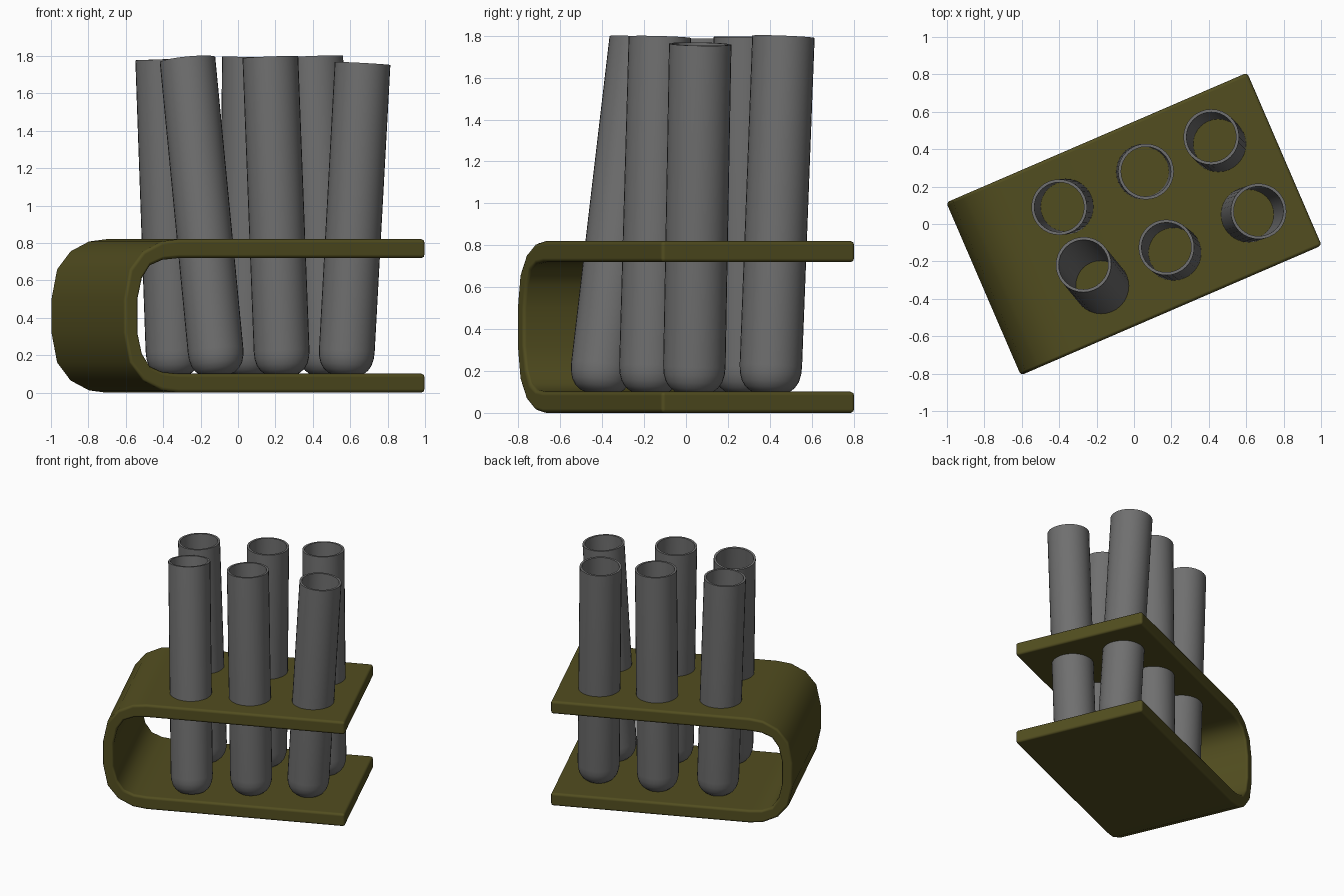
import bpy, bmesh, math
from mathutils import Vector, Matrix

if "Cube" in bpy.data.objects:
    bpy.data.objects.remove(bpy.data.objects["Cube"])


def make_object(name, bm, mat):
    bmesh.ops.recalc_face_normals(bm, faces=bm.faces)
    mesh = bpy.data.meshes.new(name)
    bm.to_mesh(mesh)
    bm.free()
    mesh.materials.append(mat)
    ob = bpy.data.objects.new(name, mesh)
    bpy.context.collection.objects.link(ob)
    return ob


def make_material(name, color):
    mat = bpy.data.materials.new(name)
    mat.diffuse_color = (*color, 1)
    mat.use_nodes = True
    mat.node_tree.nodes["Principled BSDF"].inputs["Base Color"].default_value = mat.diffuse_color
    return mat


def smooth(ob, degrees):
    bpy.ops.object.select_all(action='DESELECT')
    ob.select_set(True)
    bpy.context.view_layer.objects.active = ob
    bpy.ops.object.shade_smooth_by_angle(angle=math.radians(degrees))


olive = make_material("olive", (0.084, 0.075, 0.014))
dark_grey = make_material("dark_grey", (0.16, 0.16, 0.16))

# Rack: one bent sheet, U profile extruded across its width
HALF_LEN, HALF_WID, HEIGHT = 0.876, 0.503, 0.82
outer = [(0, 0.50), (0.033, 0.66), (0.11, 0.755), (0.218, 0.808), (0.316, 0.82), (2 * HALF_LEN, 0.82)]
inner = [(0.08, 0.50), (0.105, 0.61), (0.152, 0.68), (0.225, 0.71), (0.316, 0.719), (2 * HALF_LEN, 0.719)]


def flip(points):
    return [(u, HEIGHT - z) for u, z in points]


profile = flip(outer)[::-1] + outer + inner[::-1] + flip(inner)
bm = bmesh.new()
rings = [[bm.verts.new((u - HALF_LEN, v, z)) for u, z in profile] for v in (-HALF_WID, HALF_WID)]
n, m = len(profile), len(outer)
for i in range(n):
    j = (i + 1) % n
    bm.faces.new((rings[0][i], rings[0][j], rings[1][j], rings[1][i]))
# side walls as quads between the outer and inner outlines
for r in rings:
    for i in range(2 * m - 1):
        bm.faces.new((r[i], r[i + 1], r[n - 2 - i], r[n - 1 - i]))
rack = make_object("rack", bm, olive)
rack.rotation_euler.z = math.atan2(0.69, 1.6)
smooth(rack, 180)
bevel = rack.modifiers.new("rounded_edges", 'BEVEL')
bevel.width = 0.018
bevel.segments = 2
bevel.limit_method = 'ANGLE'
bevel.angle_limit = math.radians(50)
bevel.harden_normals = True


# Test tubes: hollow, round-bottomed, each leaning slightly
def tube(name, top, low):
    top, low = Vector(top), Vector(low)
    axis = top - low
    length, r, wall, seg = axis.length, 0.149, 0.016, 32
    # rounded bottom, a little fuller than a hemisphere: (radius, depth) factors
    dome = [(1, 0), (0.98, 0.27), (0.91, 0.52), (0.79, 0.71), (0.62, 0.85), (0.36, 0.94)]
    depth = 0.145
    ri, di = r - wall, depth - wall
    prof = [(0, -depth * 0.97)] + [(r * a, -depth * d) for a, d in reversed(dome)]
    prof += [(r, length), (ri, length)]
    prof += [(ri * a, -di * d) for a, d in dome] + [(0, -di * 0.97)]
    bm = bmesh.new()
    verts = [bm.verts.new((x, 0, z)) for x, z in prof]
    edges = [bm.edges.new(p) for p in zip(verts, verts[1:])]
    bmesh.ops.spin(bm, geom=verts + edges, cent=(0, 0, 0), axis=(0, 0, 1),
                   angle=math.tau, steps=seg, use_duplicate=False)
    bmesh.ops.remove_doubles(bm, verts=bm.verts, dist=0.0005)
    ob = make_object(name, bm, dark_grey)
    rot = Vector((0, 0, 1)).rotation_difference(axis).to_matrix().to_4x4()
    ob.matrix_world = Matrix.Translation(low) @ rot
    smooth(ob, 40)


LOW = 0.225
leans = [
    ((-0.40, 0.09, 1.782), (-0.345, 0.095)),
    ((0.064, 0.28, 1.795), (0.047, 0.28)),
    ((0.413, 0.465, 1.795), (0.472, 0.405)),
    ((-0.27, -0.217, 1.78), (-0.12, -0.40)),
    ((0.173, -0.125, 1.793), (0.233, -0.17)),
    ((0.666, 0.068, 1.76), (0.582, 0.04)),
]
for i, (top, low) in enumerate(leans):
    tube(f"test_tube_{i + 1}", top, (*low, LOW))
